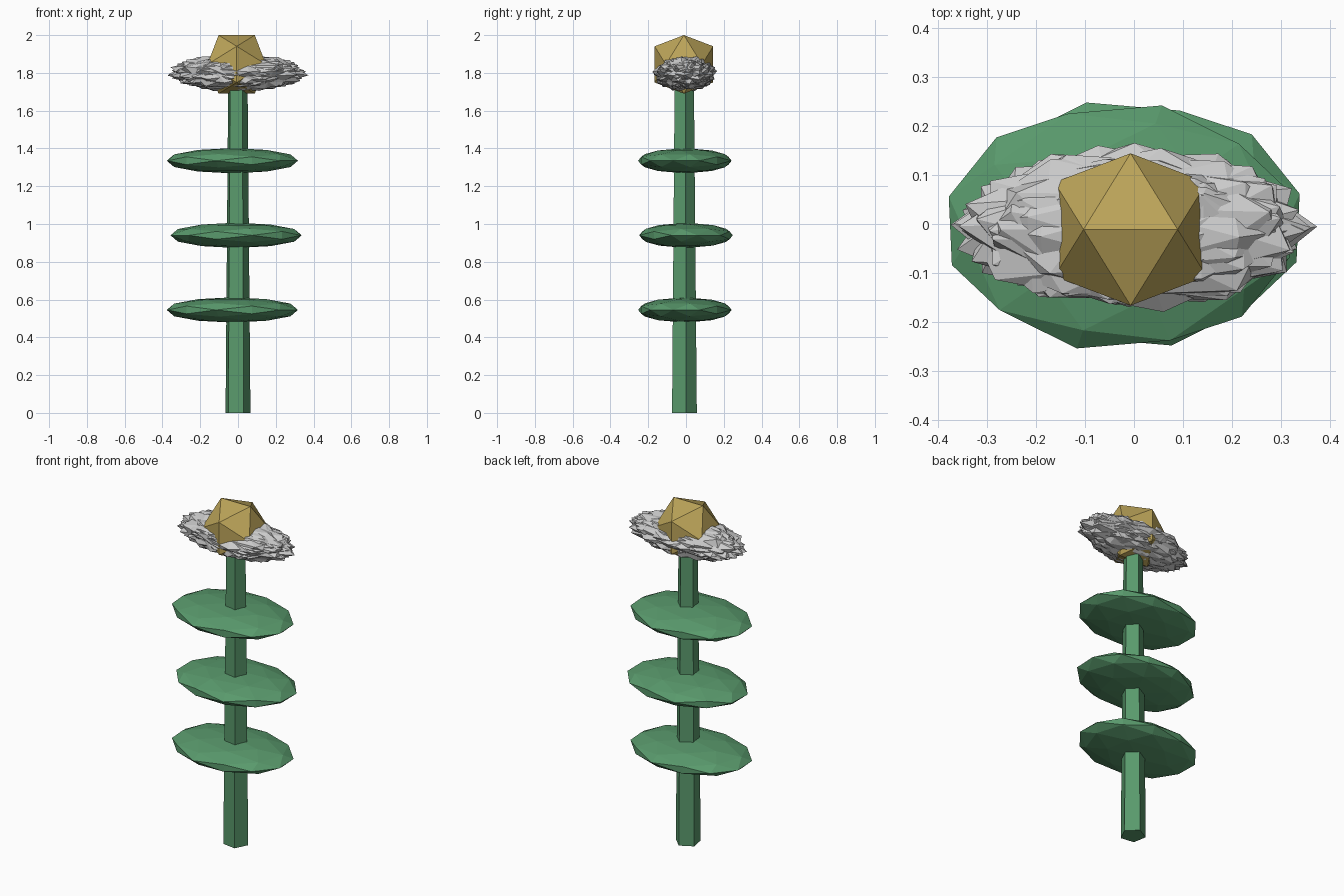
import bpy, bmesh, math, random
from itertools import combinations
from mathutils import Vector, Matrix, Euler

if "Cube" in bpy.data.objects:
    bpy.data.objects.remove(bpy.data.objects["Cube"])

random.seed(4)
PHI = (1 + 5 ** 0.5) / 2


def material(name, rgb):
    m = bpy.data.materials.new(name)
    m.diffuse_color = (*rgb, 1)
    m.use_nodes = True
    m.node_tree.nodes["Principled BSDF"].inputs["Base Color"].default_value = m.diffuse_color
    return m


def ball_points(detail):
    """Unit icosahedron standing on an edge; detail 1 adds the edge midpoints."""
    pts = []
    for a in (-1, 1):
        for b in (-PHI, PHI):
            pts += [Vector((a, 0, b)), Vector((0, b, a)), Vector((b, a, 0))]
    mids = [p + q for p, q in combinations(pts, 2) if (p - q).length < 2.1]
    return [p.normalized() for p in pts + (mids if detail else [])]


def finish(name, bm, mat=None):
    bmesh.ops.recalc_face_normals(bm, faces=bm.faces)
    mesh = bpy.data.meshes.new(name)
    bm.to_mesh(mesh)
    bm.free()
    if mat:
        mesh.materials.append(mat)
    obj = bpy.data.objects.new(name, mesh)
    bpy.context.collection.objects.link(obj)
    return obj


def add_ball(bm, centre, size, detail=0, rot=(0, 0, 0)):
    """Turn the faceted ball first, then squash it to its ellipsoid size."""
    m = (Matrix.Translation(centre) @ Matrix.Diagonal((*size, 1))
         @ Euler(rot).to_matrix().to_4x4())
    verts = [bm.verts.new(m @ p) for p in ball_points(detail)]
    bmesh.ops.convex_hull(bm, input=verts)


green = material("green", (0.10, 0.32, 0.15))
gold = material("gold", (0.50, 0.37, 0.10))

# Tapered five-sided stem
bm = bmesh.new()
bmesh.ops.create_cone(bm, cap_ends=True, segments=5, radius1=0.07, radius2=0.054, depth=1.8,
                      matrix=Matrix.Translation((-0.003, -0.012, 0.9))
                      @ Matrix.Rotation(math.radians(-80), 4, 'Z'))
finish("stem", bm, green)

# Three flat leaf discs, turned alternately
for i, (x, y, turn) in enumerate([(-0.03, -0.006, -14), (-0.01, 0.0, 14), (-0.03, -0.006, -14)]):
    bm = bmesh.new()
    add_ball(bm, (x, y, 0.545 + 0.395 * i), (0.358, 0.255, 0.067), 1, (0, 0, math.radians(turn)))
    finish(f"leaf_{i + 1}", bm, green)

# Spiky petal ring: overlapping squashed balls rolled around the long axis
bm = bmesh.new()
for i in range(14):
    yaw = random.uniform(-0.6, 0.6)
    shift = Vector((random.uniform(-0.015, 0.015), random.uniform(-0.008, 0.008), 0))
    add_ball(bm, Vector((0, -0.01, 1.8)) + shift, (0.365, 0.168, 0.102), 0,
             (math.tau * i / 14, random.uniform(-0.3, 0.3), yaw))
finish("petals", bm)

# Gold flower centre
bm = bmesh.new()
r = 0.155 * math.hypot(1, PHI) / PHI
add_ball(bm, (-0.007, -0.011, 1.845), (r, r, r))
finish("flower_centre", bm, gold)
